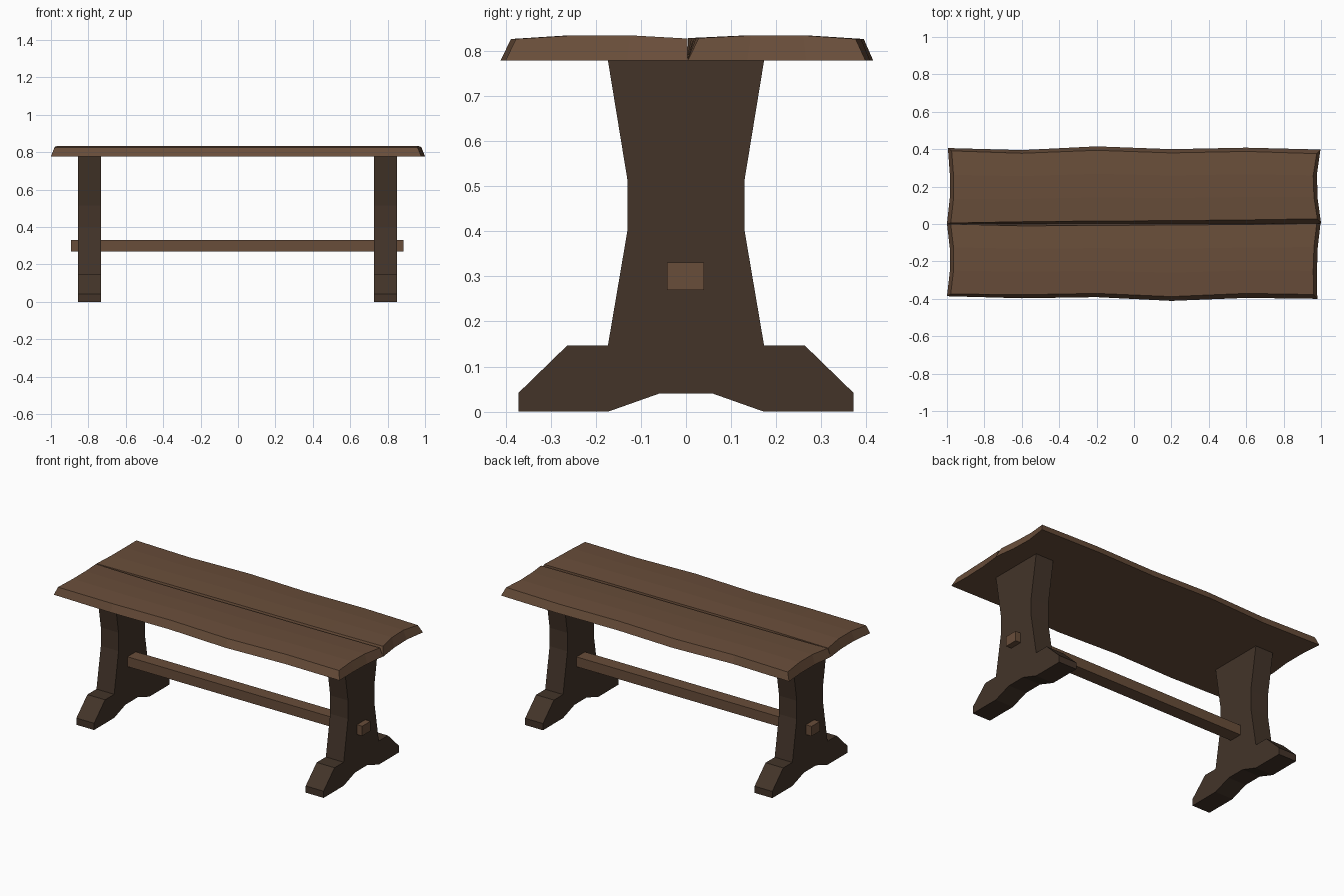
import bpy, bmesh

if "Cube" in bpy.data.objects:
    bpy.data.objects.remove(bpy.data.objects["Cube"])

def material(name, rgb):
    m = bpy.data.materials.new(name)
    m.diffuse_color = (*rgb, 1)
    m.use_nodes = True
    m.node_tree.nodes["Principled BSDF"].inputs["Base Color"].default_value = m.diffuse_color
    return m

light_wood = material("light_wood", (0.14, 0.075, 0.042))
dark_wood = material("dark_wood", (0.056, 0.034, 0.022))

def finish(name, bm, mat):
    bmesh.ops.recalc_face_normals(bm, faces=bm.faces)
    me = bpy.data.meshes.new(name)
    bm.to_mesh(me)
    bm.free()
    me.materials.append(mat)
    ob = bpy.data.objects.new(name, me)
    bpy.context.collection.objects.link(ob)
    return ob

def extrude_x(name, profile, x0, x1, mat):
    bm = bmesh.new()
    face = bm.faces.new([bm.verts.new((x0, y, z)) for y, z in profile])
    new = bmesh.ops.extrude_face_region(bm, geom=[face])["geom"]
    verts = [v for v in new if isinstance(v, bmesh.types.BMVert)]
    bmesh.ops.translate(bm, verts=verts, vec=(x1 - x0, 0, 0))
    return finish(name, bm, mat)

# Trestle legs: half profile mirrored in y
half = [(0.06, 0.04), (0.173, 0), (0.371, 0), (0.371, 0.042), (0.263, 0.147),
        (0.173, 0.147), (0.13, 0.40), (0.13, 0.515), (0.173, 0.778)]
profile = half + [(-y, z) for y, z in reversed(half)]
extrude_x("left_leg", profile, -0.855, -0.733, dark_wood)
extrude_x("right_leg", profile, 0.727, 0.85, dark_wood)

# Stretcher passing through both legs
bar = [(-0.042, 0.27), (0.04, 0.27), (0.04, 0.331), (-0.042, 0.331)]
extrude_x("stretcher", bar, -0.894, 0.886, light_wood)

def plank(name, low0, low1, top0, top1, left, right, heights):
    """Wavy board: edge y values per station, end x values per row."""
    bm = bmesh.new()
    nx, ny = len(low0), len(left)
    layers = []
    for e0, e1, inset, is_top in ((low0, low1, 0, False), (top0, top1, 0.02, True)):
        grid = []
        for i in range(nx):
            s = i / (nx - 1)
            col = []
            for j in range(ny):
                t = j / (ny - 1)
                x = -1 + 2 * s
                if i == 0:
                    x = left[j] + inset
                elif i == nx - 1:
                    x = right[j] - inset
                y = e0[i] + (e1[i] - e0[i]) * t
                z = heights[j] if is_top else 0.778
                col.append(bm.verts.new((x, y, z)))
            grid.append(col)
        layers.append(grid)
    low, top = layers
    for g in layers:
        for i in range(nx - 1):
            for j in range(ny - 1):
                bm.faces.new((g[i][j], g[i+1][j], g[i+1][j+1], g[i][j+1]))
    # Side and end walls
    for j in (0, ny - 1):
        for i in range(nx - 1):
            bm.faces.new((low[i][j], low[i+1][j], top[i+1][j], top[i][j]))
    for i in (0, nx - 1):
        for j in range(ny - 1):
            bm.faces.new((low[i][j], low[i][j+1], top[i][j+1], top[i][j]))
    return finish(name, bm, light_wood)

# Table top boards, rows running front to back
seam = [0.002, 0.001, 0.002, 0.003, 0.003, 0.004]
plank("front_plank",
      [-0.386, -0.397, -0.391, -0.411, -0.395, -0.400], seam,
      [-0.374, -0.378, -0.371, -0.388, -0.371, -0.377],
      [0.000, -0.010, -0.008, -0.005, -0.003, 0.003],
      [-1.0, -0.985, -0.985, -1.0], [0.98, 0.978, 0.982, 0.997],
      [0.826, 0.834, 0.834, 0.827])
plank("back_plank",
      seam, [0.406, 0.395, 0.415, 0.400, 0.408, 0.398],
      [0.005, 0.012, 0.016, 0.018, 0.022, 0.028],
      [0.391, 0.378, 0.394, 0.380, 0.388, 0.376],
      [-1.0, -0.985, -0.985, -0.995], [1.0, 0.982, 0.978, 0.997],
      [0.828, 0.834, 0.834, 0.826])
